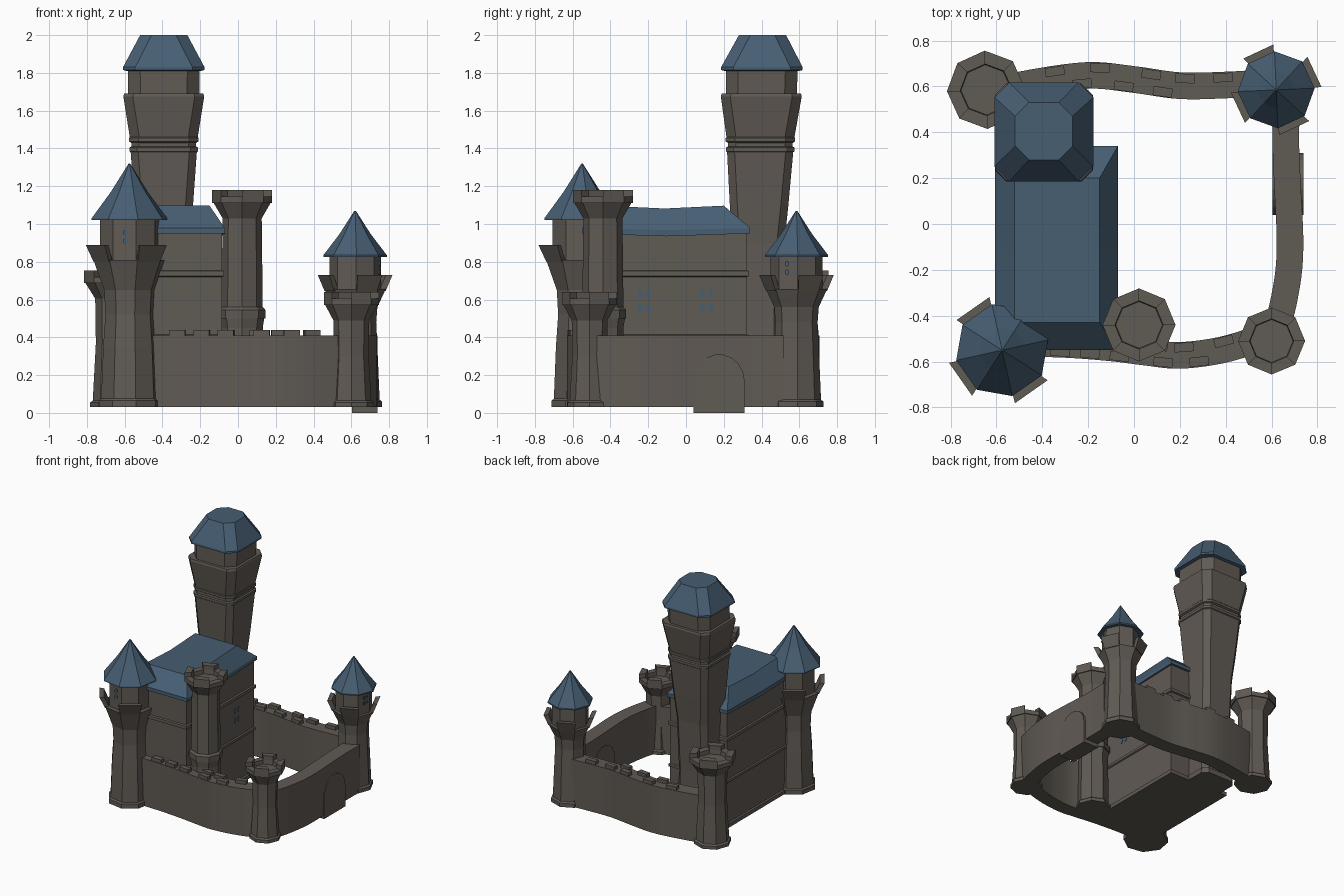
import bpy, bmesh
from math import cos, sin, radians, pi, atan2, hypot

if "Cube" in bpy.data.objects:
    bpy.data.objects.remove(bpy.data.objects["Cube"])


def material(name, col):
    m = bpy.data.materials.new(name)
    m.diffuse_color = (*col, 1)
    m.use_nodes = True
    m.node_tree.nodes["Principled BSDF"].inputs["Base Color"].default_value = m.diffuse_color
    return m


STONE = material("stone_grey", (0.118, 0.103, 0.088))
BLUE = material("slate_blue", (0.062, 0.112, 0.17))


def loft(bm, rings):
    """Skin a stack of equal-length rings and cap both ends."""
    vs = [[bm.verts.new(p) for p in r] for r in rings]
    n = len(vs[0])
    for a, b in zip(vs, vs[1:]):
        for i in range(n):
            j = (i + 1) % n
            bm.faces.new((a[i], a[j], b[j], b[i]))
    bm.faces.new(vs[0][::-1])
    bm.faces.new(vs[-1])


def finish(name, bm, mat):
    bmesh.ops.recalc_face_normals(bm, faces=bm.faces)
    me = bpy.data.meshes.new(name)
    bm.to_mesh(me)
    bm.free()
    me.materials.append(mat)
    ob = bpy.data.objects.new(name, me)
    bpy.context.collection.objects.link(ob)
    return ob


def solid(name, rings, mat):
    bm = bmesh.new()
    loft(bm, rings)
    return finish(name, bm, mat)


def polar(c, r, deg, z):
    return (c[0] + r * cos(radians(deg)), c[1] + r * sin(radians(deg)), z)


def octa(c, r, z, rot):
    return [polar(c, r, rot + 45 * i, z) for i in range(8)]


def turned(name, c, rot, profile, mat):
    return solid(name, [octa(c, r, z, rot) for z, r in profile], mat)


def merlons(name, c, rot, levels, inset=0.0):
    """Four battlements on alternate sides; levels = (z, inner r, outer r)."""
    bm = bmesh.new()
    for k in range(4):
        a, b = rot + 90 * k + inset, rot + 90 * k + 45 - inset
        loft(bm, [[polar(c, ri, a, z), polar(c, ro, a, z),
                   polar(c, ro, b, z), polar(c, ri, b, z)] for z, ri, ro in levels])
    finish(name, bm, STONE)


def plate(name, c, deg, dist, z, w, h, mat=BLUE):
    """Thin upright window pane facing direction deg."""
    d, t = (cos(radians(deg)), sin(radians(deg))), (-sin(radians(deg)), cos(radians(deg)))
    rings = []
    for off in (-0.004, 0.004):
        rings.append([(c[0] + d[0] * (dist + off) + t[0] * w * cos(k * pi / 4),
                       c[1] + d[1] * (dist + off) + t[1] * w * cos(k * pi / 4),
                       z + h * sin(k * pi / 4)) for k in range(8)])
    solid(name, rings, mat)


# Roofed towers: flared battlements, inner drum, pointed roof
def roofed_tower(name, c, rot, base, flare, drum, roof):
    turned(name + "_shaft", c, rot, base + [(flare[0], flare[1])], STONE)
    z0, r0, z1, r1 = flare
    merlons(name + "_merlons", c, rot, [(z0 - 0.01, r0 - 0.035, r0), (z1, r1 - 0.035, r1)], 1)
    turned(name + "_drum", c, rot, [(z0 - 0.02, drum[0]), (drum[1], drum[0])], STONE)
    zr, rr, apex = roof
    turned(name + "_roof", c, rot, [(zr, rr - 0.02), (zr, rr), (zr + 0.01, rr),
           (zr + (apex - zr) * 0.5, rr * 0.49), (apex, 0.004)], BLUE)


A, B = (-0.575, -0.55), (0.62, 0.585)
roofed_tower("front_left_tower", A, 12.5,
             [(0.03, 0.165), (0.065, 0.165), (0.075, 0.153), (0.35, 0.142), (0.52, 0.13), (0.65, 0.137)],
             (0.81, 0.195, 0.89, 0.238), (0.16, 1.03), (1.02, 0.205, 1.32))
roofed_tower("back_right_tower", B, 2.5,
             [(0.03, 0.142), (0.06, 0.142), (0.07, 0.13), (0.35, 0.118), (0.48, 0.112), (0.56, 0.118)],
             (0.655, 0.162, 0.73, 0.198), (0.137, 0.83), (0.825, 0.168, 1.07))
for dx in (-0.02, 0.02):
    for dz in (-0.02, 0.025):
        plate("front_left_tower_window", (A[0] + dx, A[1]), 270, 0.149, 0.93 + dz, 0.013, 0.018)
        plate("back_right_tower_window", (B[0], B[1] - 0.03 + dx), 0, 0.13, 0.765 + dz, 0.011, 0.016)


# Open towers: plinth, shaft, flared crown with battlements
def open_tower(name, c, rot, s, top, ring=None):
    R = 0.146 * s
    prof = [(0.03, 0.118 * s), (0.055, 0.118 * s), (0.065, 0.106 * s)]
    if ring:
        prof += [(ring - 0.05, 0.1 * s), (ring, 0.107 * s), (ring, 0.113 * s), (ring + 0.045, 0.113 * s),
                 (ring + 0.06, 0.1 * s)]
    else:
        prof += [((top - 0.14) * 0.6, 0.092 * s)]
    zr = top - 0.068
    prof += [(top - 0.15, 0.095 * s), (zr, R * 0.95), (zr, R), (top - 0.035, R),
             (top - 0.035, R * 0.66), (zr, R * 0.64)]
    turned(name + "_shaft", c, rot, prof, STONE)
    merlons(name + "_merlons", c, rot, [(top - 0.04, R * 0.66, R), (top, R * 0.66, R)])


open_tower("back_left_tower", (-0.645, 0.585), 2, 1.17, 0.755)
open_tower("front_right_tower", (0.6, -0.51), 0, 1.0, 0.64)
open_tower("front_middle_tower", (0.022, -0.44), 0, 1.09, 1.18, ring=0.50)


# Great hall with ledges and a sagging hipped roof
def rect(x0, x1, y0, y1, z, sag=0.0):
    ym = (y0 + y1) / 2
    return [(x0, y0, z), (x1, y0, z), (x1, ym, z - sag), (x1, y1, z), (x0, y1, z), (x0, ym, z - sag)]


def hall_ring(z, g):
    return rect(-0.59 - g, -0.085 + g, -0.535 - g, 0.322 + g, z)


solid("hall_walls", [hall_ring(z, g) for z, g in
      ((0.03, 0.012), (0.06, 0.012), (0.065, 0), (0.385, 0), (0.39, 0.01), (0.41, 0.01), (0.415, 0),
       (0.72, 0), (0.725, 0.012), (0.75, 0.012), (0.755, 0), (0.96, 0))], STONE)
solid("hall_roof", [rect(-0.59, -0.08, -0.54, 0.33, 0.95, 0.012), rect(-0.605, -0.07, -0.55, 0.34, 0.95, 0.015),
                    rect(-0.605, -0.07, -0.55, 0.34, 0.978, 0.01),
                    rect(-0.52, -0.15, -0.43, 0.2, 1.097, 0.015)], BLUE)
for y in (-0.22, 0.11):
    for dy in (-0.022, 0.022):
        for z in (0.555, 0.63):
            plate("hall_window", (0, y + dy), 0, -0.085, z, 0.014, 0.024)


# Great tower: chamfered square, slightly leaning and widening upward
def chamfered(z, h, ch):
    cx, cy = -0.393, 0.365 + 0.02 * z
    k = h - ch
    return [(cx + x, cy + y, z) for x, y in
            ((-k, -h), (k, -h), (h, -k), (h, k), (k, h), (-k, h), (-h, k), (-h, -k))]


solid("great_tower_shaft", [chamfered(z, h, 0.04) for z, h in
      ((0.03, 0.15), (0.07, 0.15), (0.08, 0.138), (0.5, 0.13), (0.9, 0.138), (1.1, 0.155), (1.38, 0.175),
       (1.385, 0.181), (1.405, 0.181), (1.41, 0.17), (1.435, 0.17))], STONE)
solid("great_tower_head", [chamfered(z, h, 0.05) for z, h in
      ((1.43, 0.172), (1.437, 0.184), (1.455, 0.184), (1.46, 0.18), (1.675, 0.214), (1.69, 0.21))], STONE)
solid("great_tower_neck", [chamfered(1.68, 0.188, 0.065), chamfered(1.83, 0.19, 0.065)], STONE)
solid("great_tower_roof", [chamfered(1.81, 0.195, 0.065), chamfered(1.815, 0.216, 0.065),
                           chamfered(1.83, 0.216, 0.065), chamfered(2.0, 0.125, 0.06)], BLUE)


# Curving curtain walls
def smooth_path(pts, steps=5):
    out = []
    for i in range(len(pts) - 1):
        p = [pts[max(i - 1, 0)], pts[i], pts[i + 1], pts[min(i + 2, len(pts) - 1)]]
        for s in range(steps):
            t = s / steps
            out.append(tuple(0.5 * (2 * b + (c - a) * t + (2 * a - 5 * b + 4 * c - d) * t * t
                                    + (3 * b - a - 3 * c + d) * t ** 3) for a, b, c, d in zip(*p)))
    return out + [pts[-1]]


def direction(path, i):
    a, b = path[max(i - 1, 0)], path[min(i + 1, len(path) - 1)]
    l = hypot(b[0] - a[0], b[1] - a[1])
    return (b[0] - a[0]) / l, (b[1] - a[1]) / l


def curtain_wall(name, pts, half=0.058, top=0.41):
    path = smooth_path(pts)
    rings = []
    for i, (x, y) in enumerate(path):
        tx, ty = direction(path, i)
        rings.append([(x - ty * s * half, y + tx * s * half, z)
                      for s, z in ((-1, 0.03), (1, 0.03), (1, top), (-1, top))])
    solid(name, rings, STONE)
    return path


def wall_merlons(name, path, xs_by_side):
    bm = bmesh.new()
    for side, xs in xs_by_side.items():
        for x in xs:
            i = min(range(len(path)), key=lambda k: abs(path[k][0] - x))
            tx, ty = direction(path, i)
            cx, cy = x - ty * side, path[i][1] + (x - path[i][0]) * ty / tx + tx * side
            loft(bm, [[(cx + tx * u - ty * v, cy + ty * u + tx * v, z)
                       for u, v in ((-0.042, -0.02), (0.042, -0.02), (0.042, 0.02), (-0.042, 0.02))]
                      for z in (0.4, 0.438)])
    finish(name, bm, STONE)


front = curtain_wall("front_wall", [(-0.5, -0.52), (-0.3, -0.525), (-0.1, -0.54), (0.06, -0.56),
                                    (0.2, -0.573), (0.38, -0.55), (0.55, -0.5)])
wall_merlons("front_wall_merlons", front, {-0.033: (-0.32, -0.19, -0.06, 0.13, 0.28),
                                           0.035: (-0.01, 0.1, 0.22, 0.4)})
back = curtain_wall("back_wall", [(-0.6, 0.58), (-0.45, 0.615), (-0.2, 0.648), (0, 0.63), (0.2, 0.603),
                                  (0.4, 0.606), (0.56, 0.615)])
wall_merlons("back_wall_merlons", back, {0.033: (-0.34, -0.15, 0.07, 0.22, 0.39),
                                         -0.035: (-0.23, -0.04, 0.13)})
curtain_wall("right_wall", [(0.665, 0.52), (0.662, 0.35), (0.67, 0.15), (0.68, -0.05), (0.675, -0.2),
                            (0.65, -0.35), (0.62, -0.46)])

# Arched gate set through the right wall
arch = [(0.04, 0.0), (0.31, 0.0), (0.31, 0.17)] + \
       [(0.175 + 0.135 * cos(radians(a)), 0.17 + 0.14 * sin(radians(a))) for a in range(20, 161, 20)] + [(0.04, 0.17)]
solid("gate", [[(x, y, z) for y, z in arch] for x in (0.604, 0.738)], STONE)
